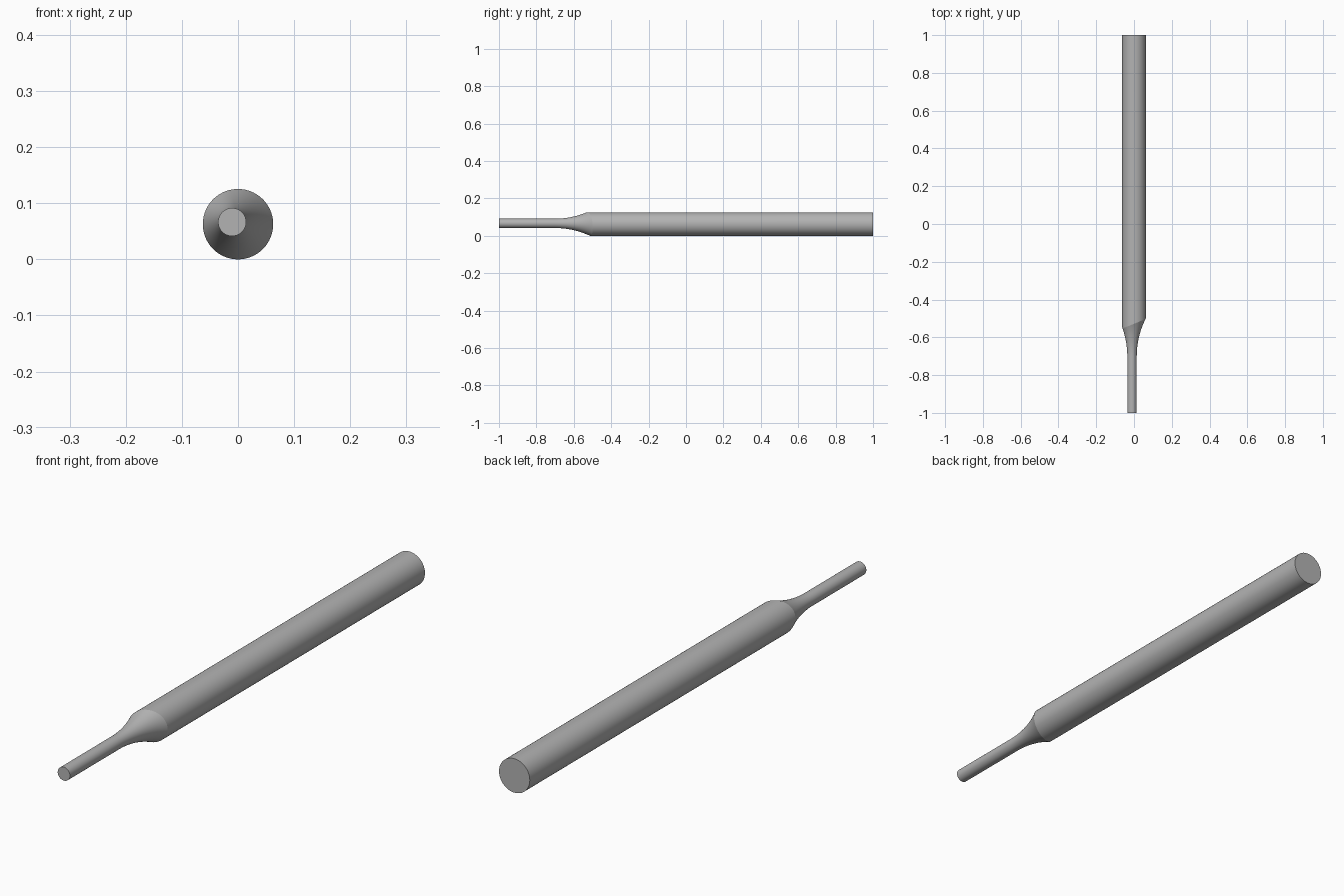
import bpy, bmesh, math

cube = bpy.data.objects.get("Cube")
if cube:
    bpy.data.objects.remove(cube, do_unlink=True)

SEGMENTS = 80
BODY_R = 0.0627                      # shank radius, axis at x = 0, z = BODY_R
TIP_R, TIP_X, TIP_Z = 0.025, -0.0105, 0.0665
FILLET_R, FILLET_Y = 0.44, -0.70     # concave flare from the tip to the shank
FLARE_STEPS = 14

grey = bpy.data.materials.new("steel grey")
grey.use_nodes = True
colour = (0.45, 0.45, 0.45, 1)
grey.diffuse_color = colour
grey.node_tree.nodes["Principled BSDF"].inputs["Base Color"].default_value = colour


def shank_distance(angle):
    """Distance from the offset tip axis to the shank surface."""
    dx, dz = TIP_X, TIP_Z - BODY_R
    along = dx * math.cos(angle) + dz * math.sin(angle)
    return -along + math.sqrt(along ** 2 + BODY_R ** 2 - dx ** 2 - dz ** 2)


bm = bmesh.new()
angles = [2 * math.pi * i / SEGMENTS for i in range(SEGMENTS)]


def add_ring(radius_and_y):
    ring = []
    for a in angles:
        r, y = radius_and_y(a)
        ring.append(bm.verts.new((TIP_X + r * math.cos(a), y, TIP_Z + r * math.sin(a))))
    return ring


def flare(fraction):
    """Point on the flare arc, which ends where it meets the shank."""
    def point(angle):
        rise = shank_distance(angle) - TIP_R
        sweep = math.acos(1 - rise / FILLET_R) * fraction
        return (TIP_R + FILLET_R * (1 - math.cos(sweep)),
                FILLET_Y + FILLET_R * math.sin(sweep))
    return point


# Tip end, flare and shank end as one skin
rings = [add_ring(lambda a: (TIP_R, -1))]
rings += [add_ring(flare(i / FLARE_STEPS)) for i in range(FLARE_STEPS + 1)]
rings.append(add_ring(lambda a: (shank_distance(a), 1)))
for lower, upper in zip(rings, rings[1:]):
    for i in range(SEGMENTS):
        j = (i + 1) % SEGMENTS
        bm.faces.new((lower[i], lower[j], upper[j], upper[i]))
bm.faces.new(rings[0])
bm.faces.new(rings[-1])
bmesh.ops.recalc_face_normals(bm, faces=bm.faces)

mesh = bpy.data.meshes.new("eccentric_pin")
bm.to_mesh(mesh)
bm.free()
mesh.materials.append(grey)
pin = bpy.data.objects.new("eccentric_pin", mesh)
bpy.context.collection.objects.link(pin)

# Smooth round surfaces, crisp shoulder and end rims
bpy.ops.object.select_all(action="DESELECT")
pin.select_set(True)
bpy.context.view_layer.objects.active = pin
bpy.ops.object.shade_smooth_by_angle(angle=math.radians(14))
